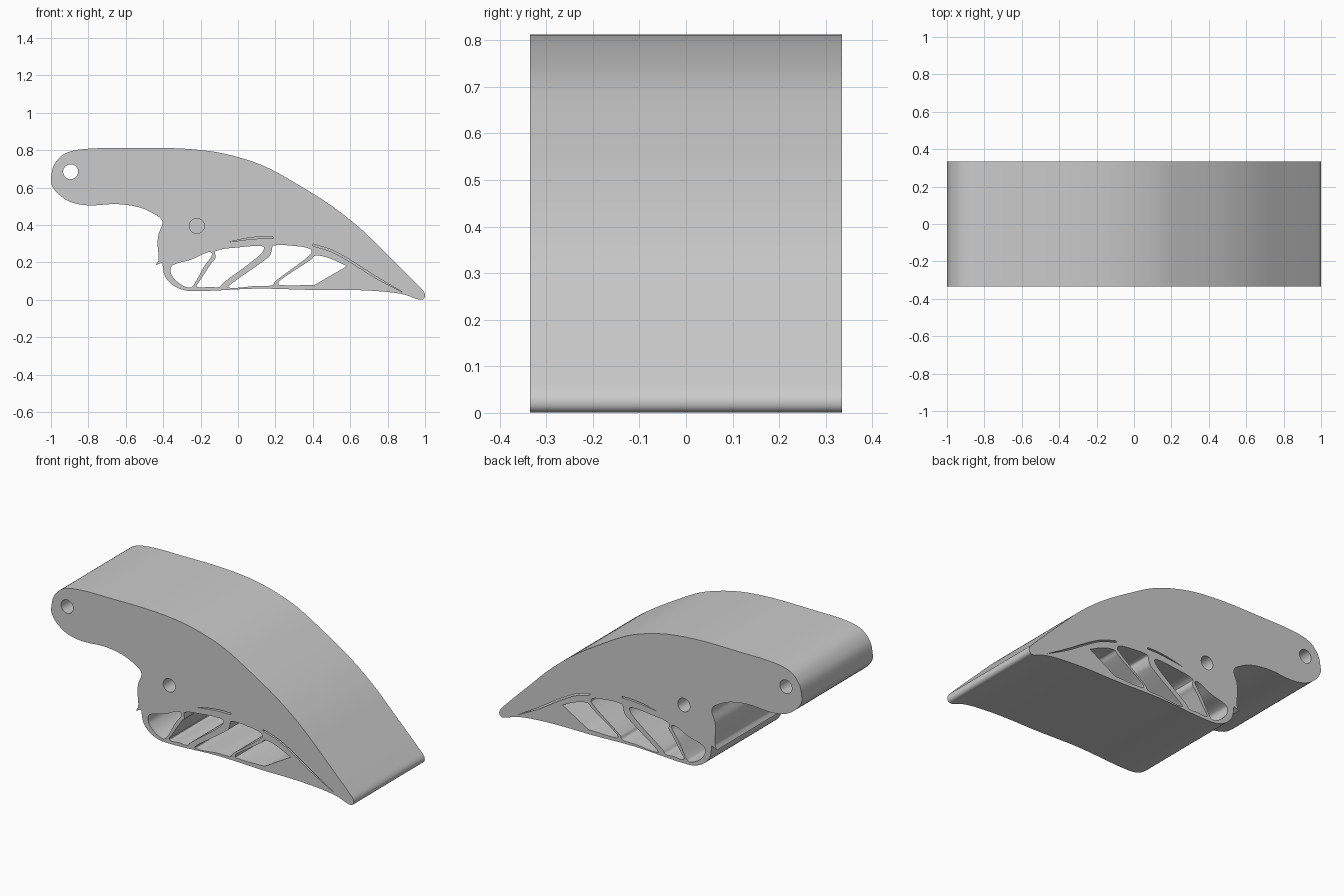
import bpy, bmesh, math
from mathutils import Vector

if "Cube" in bpy.data.objects:
    bpy.data.objects.remove(bpy.data.objects["Cube"])

HALF = 0.335      # half of the extruded width
BLIND = 0.15      # depth of the holes that do not go through


def smooth_loop(pts, steps=5):
    """Closed smooth loop through (x, z) points; a third value marks a sharp corner."""
    v = [Vector(p[:2]) for p in pts]
    n, out = len(v), []

    def tangent(i, chord):
        if len(pts[i]) > 2:
            return chord
        return (v[(i + 1) % n] - v[i - 1]).normalized() * chord.length

    for i in range(n):
        j = (i + 1) % n
        a, b, chord = v[i], v[j], v[j] - v[i]
        ta, tb = tangent(i, chord), tangent(j, chord)
        for s in range(steps):
            t = s / steps
            out.append(a * (2*t**3 - 3*t**2 + 1) + ta * (t**3 - 2*t**2 + t)
                       + b * (3*t**2 - 2*t**3) + tb * (t**3 - t**2))
    return out


def circle(x, z, r, n=32):
    return [Vector((x + r * math.cos(2 * math.pi * i / n),
                    z + r * math.sin(2 * math.pi * i / n))) for i in range(n)]


def ring(bm, loop, y):
    vs = [bm.verts.new((p.x, y, p.y)) for p in loop]
    es = [bm.edges.new((vs[i - 1], vs[i])) for i in range(len(vs))]
    return vs, es


def wall(bm, a, b):
    for i in range(len(a)):
        bm.faces.new((a[i - 1], a[i], b[i], b[i - 1]))


def build(name, outline, through, blind):
    """Extrude the outline along y with through openings and blind pockets."""
    bm = bmesh.new()
    cap_edges = {-1: [], 1: []}
    for loop in [outline] + through:
        rings = {}
        for side in (-1, 1):
            rings[side], es = ring(bm, loop, side * HALF)
            cap_edges[side] += es
        wall(bm, rings[-1], rings[1])
    for loop in blind:
        for side in (-1, 1):
            top, es = ring(bm, loop, side * HALF)
            cap_edges[side] += es
            floor, floor_es = ring(bm, loop, side * (HALF - BLIND))
            wall(bm, top, floor)
            bmesh.ops.triangle_fill(bm, edges=floor_es, use_beauty=True)
    for side in (-1, 1):
        bmesh.ops.triangle_fill(bm, edges=cap_edges[side], use_beauty=True,
                                normal=(0, side, 0))
    bmesh.ops.recalc_face_normals(bm, faces=bm.faces[:])
    mesh = bpy.data.meshes.new(name)
    bm.to_mesh(mesh)
    bm.free()
    ob = bpy.data.objects.new(name, mesh)
    bpy.context.collection.objects.link(ob)
    bpy.context.view_layer.objects.active = ob
    ob.select_set(True)
    bpy.ops.object.shade_smooth_by_angle(angle=math.radians(35))
    return ob


# Outer silhouette: arm, curved back, tip, flat base, hooked notch
outline = smooth_loop([
    (-1, .65), (-.982, .725), (-.92, .785), (-.8, .808), (-.6, .811), (-.35, .811),
    (-.15, .795), (0, .763), (.14, .715), (.28, .64), (.49, .51), (.65, .385),
    (.8, .24), (.97, .07), (.998, .035), (.995, .008), (.97, .001), (.89, .028),
    (.78, .044), (.6, .053), (.4, .053), (.1, .06), (-.25, .047), (-.335, .07),
    (-.39, .125), (-.405, .2, 1), (-.44, .185, 1), (-.425, .215), (-.43, .3),
    (-.425, .35), (-.405, .42), (-.45, .46), (-.53, .495), (-.65, .512),
    (-.8, .505), (-.9, .525), (-.97, .575), (-.998, .62)])

# Windows between the slanted struts
windows = [smooth_loop(w) for w in (
    [(-.35, .185), (-.25, .215), (-.16, .255), (-.137, .245), (-.18, .18),
     (-.24, .075), (-.262, .065), (-.31, .085), (-.35, .125), (-.36, .155)],
    [(-.12, .26), (0, .28), (.12, .288), (.14, .275), (.1, .225), (-.08, .09),
     (-.1, .068), (-.15, .07), (-.22, .07), (-.205, .1), (-.14, .2), (-.12, .225)],
    [(.19, .29), (.3, .288), (.385, .272), (.39, .245), (.2, .1), (.185, .078),
     (.1, .075), (-.05, .065), (-.03, .09), (.165, .23), (.18, .262)],
    [(.415, .237), (.49, .222), (.582, .18, 1), (.41, .08, 1), (.22, .08),
     (.22, .1), (.39, .215)])]

# Thin curved grooves
grooves = [smooth_loop(g) for g in (
    [(-.05, .309, 1), (.05, .33), (.12, .337), (.188, .337, 1),
     (.188, .328, 1), (.12, .328), (.05, .322)],
    [(.4, .298, 1), (.5, .267), (.6, .213), (.73, .13), (.885, .038, 1),
     (.73, .12), (.6, .202), (.5, .257), (.4, .288, 1)])]

build("lever_body", outline,
      windows + [circle(-.895, .685, .04)],       # pivot hole goes through
      grooves + [circle(-.22, .395, .04)])        # pin socket is blind
